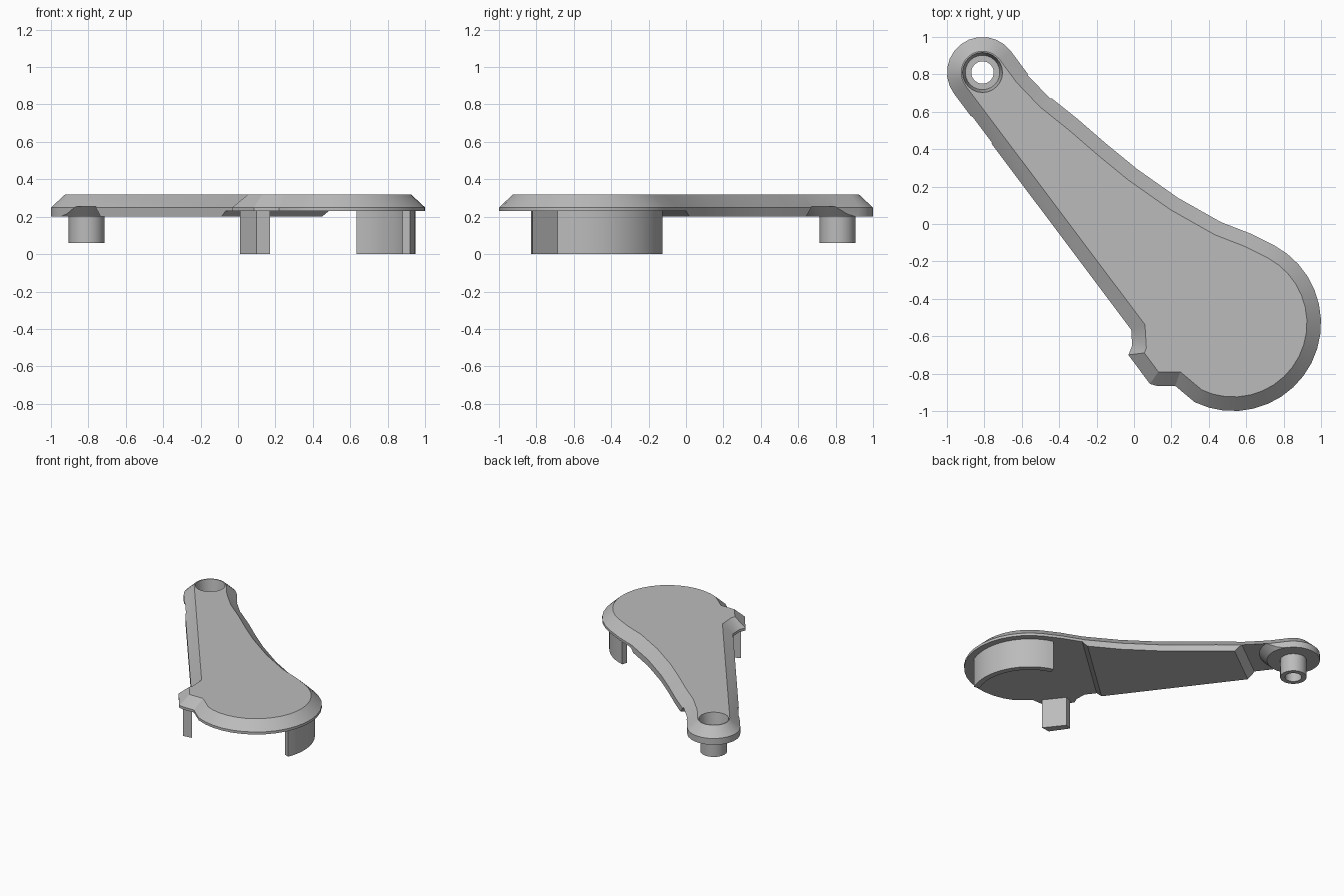
import bpy, bmesh
from math import cos, sin, radians, tau
from mathutils import Vector

if "Cube" in bpy.data.objects:
    bpy.data.objects.remove(bpy.data.objects["Cube"])

grey = bpy.data.materials.new("plain_grey")
grey.use_nodes = True
colour = (0.5, 0.5, 0.5, 1)
grey.diffuse_color = colour
grey.node_tree.nodes["Principled BSDF"].inputs["Base Color"].default_value = colour

BOSS = Vector((-0.81, 0.81))
HEAD = Vector((0.53, -0.53))


def arc(c, r, a0, a1, n):
    angles = [radians(a0 + (a1 - a0) * i / n) for i in range(n + 1)]
    return [Vector((c.x + r * cos(a), c.y + r * sin(a))) for a in angles]


def inset(loop, dist):
    """Mitred inward offset of a counter-clockwise loop."""
    result = []
    for i, p in enumerate(loop):
        d0 = (p - loop[i - 1]).normalized()
        d1 = (loop[(i + 1) % len(loop)] - p).normalized()
        n0, n1 = Vector((-d0.y, d0.x)), Vector((-d1.y, d1.x))
        result.append(p + (n0 + n1) * dist / (1 + n0.dot(n1)))
    return result


def loft(name, rings, closed=False):
    """Skin 3D rings; cap the ends, or join the last ring to the first."""
    bm = bmesh.new()
    rows = [[bm.verts.new(p) for p in ring] for ring in rings]
    count = len(rows[0])
    pairs = list(zip(rows, rows[1:]))
    if closed:
        pairs.append((rows[-1], rows[0]))
    else:
        bm.faces.new(rows[0][::-1])
        bm.faces.new(rows[-1])
    for low, high in pairs:
        for i in range(count):
            j = (i + 1) % count
            bm.faces.new((low[i], low[j], high[j], high[i]))
    bmesh.ops.recalc_face_normals(bm, faces=bm.faces)
    mesh = bpy.data.meshes.new(name)
    bm.to_mesh(mesh)
    bm.free()
    mesh.materials.append(grey)
    obj = bpy.data.objects.new(name, mesh)
    bpy.context.collection.objects.link(obj)
    return obj


def at(loop, z):
    return [(p.x, p.y, z) for p in loop]


def prism(name, loop, z0, z1):
    return loft(name, [at(loop, z0), at(loop, z1)])


def cross_cutter(name, origin, normal, profile):
    """Sweep a (distance, height) profile sideways across the arm."""
    side = Vector((-normal.y, normal.x))
    rings = []
    for t in (-2, 2):
        pts = [(origin + normal * d + side * t, z) for d, z in profile]
        rings.append([(p.x, p.y, z) for p, z in pts])
    return loft(name, rings)


def select(obj):
    bpy.ops.object.select_all(action='DESELECT')
    obj.select_set(True)
    bpy.context.view_layer.objects.active = obj


def cut(obj, cutter):
    cutter.hide_render = True
    mod = obj.modifiers.new("cut", 'BOOLEAN')
    mod.operation, mod.solver, mod.object = 'DIFFERENCE', 'EXACT', cutter
    select(obj)
    bpy.ops.object.modifier_apply(modifier=mod.name)
    bpy.data.objects.remove(cutter)


# Outline: rounded small end, straight edge, tab, round head, concave edge
tab = [(-0.015, -0.565), (-0.01, -0.65), (-0.03, -0.70), (0.085, -0.855),
       (0.12, -0.865), (0.22, -0.865)]
curve = [(0.62, -0.05), (0.465, 0.01), (0.235, 0.14), (0.015, 0.295),
         (-0.15, 0.43), (-0.3, 0.56), (-0.45, 0.68), (-0.57, 0.805)]
outline = (arc(BOSS, 0.19, 38, 217, 12) + [Vector(p) for p in tab]
           + arc(HEAD, 0.47, -116, 62, 18) + [Vector(p) for p in curve])

# Bevelled plate
plate = loft("lever_plate", [at(outline, 0.20), at(outline, 0.25),
                             at(inset(outline, 0.075), 0.32)])

# Thinner underside below the head
cut(plate, cross_cutter("head_cutter", Vector((-0.07, -0.45)),
                        Vector((0.67, -0.743)).normalized(),
                        [(-0.12, 0.1), (0, 0.2), (0.036, 0.23), (2, 0.23), (2, 0.1)]))

# Underside notch that leaves a conical collar around the boss
notch = cross_cutter("notch_cutter", BOSS, Vector((0.6, -0.8)),
                     [(0, 0.1), (0, 0.255), (0.33, 0.255), (0.38, 0.2), (0.47, 0.1)])
collar = loft("collar_cutter", [at(arc(BOSS, r, 0, 345, 23), z)
                                for r, z in ((0.08, 0.09), (0.19, 0.2), (0.255, 0.265))])
cut(notch, collar)
cut(plate, notch)

# Pivot hole with a hollow boss in it
cut(plate, prism("hole_cutter", arc(BOSS, 0.107, 0, 345, 23), 0.1, 0.4))
boss_profile = [(0.107, 0.32), (0.092, 0.21), (0.06, 0.21), (0.06, 0.06),
                (0.095, 0.06), (0.095, 0.2), (0.107, 0.2)]
boss = loft("pivot_boss", [at(arc(BOSS, r, 0, 345, 23), z) for r, z in boss_profile],
            closed=True)

# Curved wall and small post under the head
wall = prism("curved_wall", arc(HEAD, 0.42, -22, 74, 14) + arc(HEAD, 0.377, 74, -22, 14),
             0, 0.24)
post = prism("small_post", [Vector(p) for p in
                            ((0.01, -0.70), (0.10, -0.83), (0.17, -0.82), (0.06, -0.68))],
             0, 0.24)

for part in (plate, boss, wall, post):
    select(part)
    bpy.ops.object.shade_smooth_by_angle(angle=radians(25))
